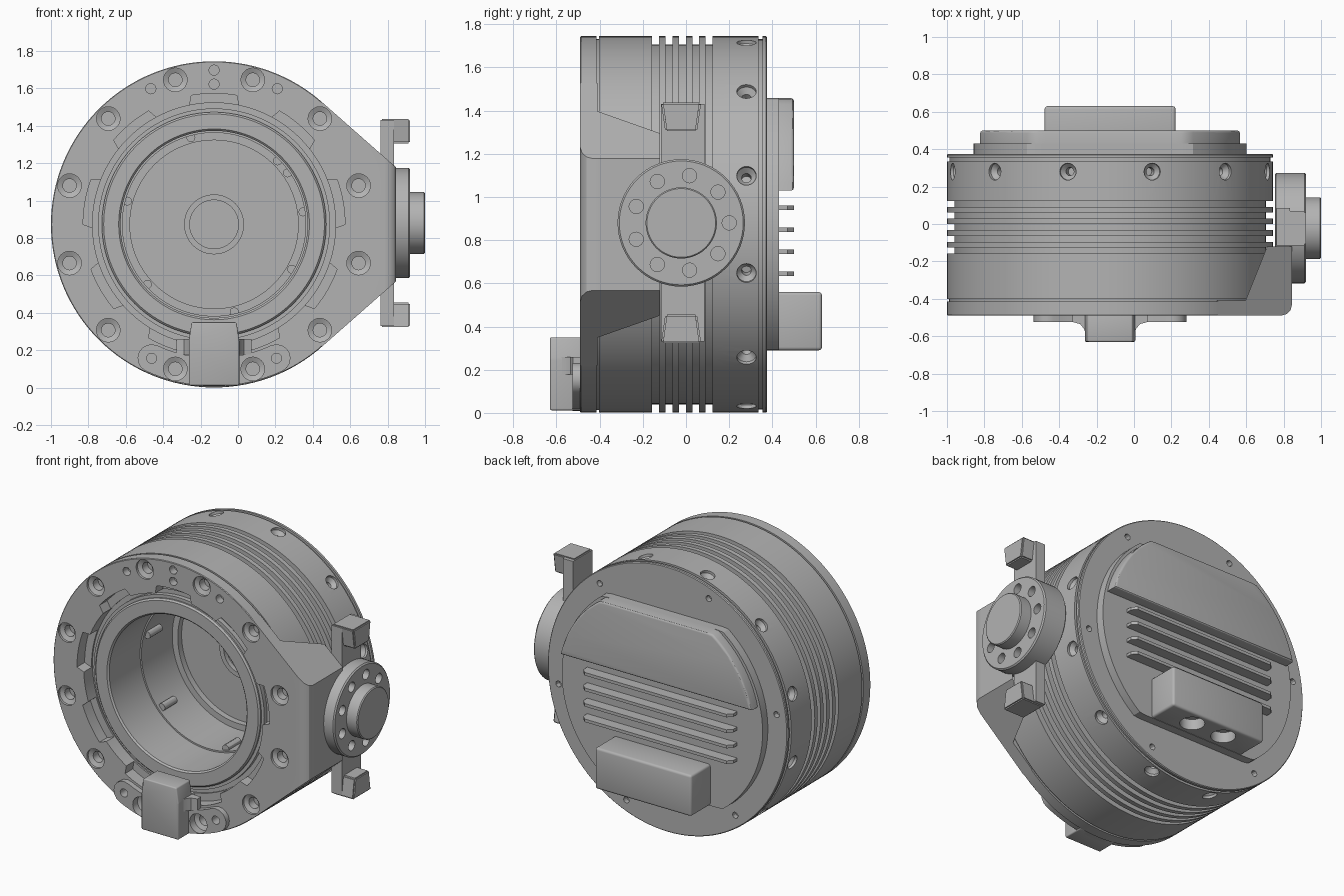
import bpy, bmesh
from math import sin, cos, asin, pi, radians, degrees
from mathutils import Matrix, Vector

if "Cube" in bpy.data.objects:
    bpy.data.objects.remove(bpy.data.objects["Cube"], do_unlink=True)

CX, CZ, R = -0.128, 0.873, 0.872          # housing axis and radius
X, Y, Z = Vector((1, 0, 0)), Vector((0, 1, 0)), Vector((0, 0, 1))

grey = bpy.data.materials.new("metal grey")
grey.use_nodes = True
grey.diffuse_color = (0.45, 0.45, 0.45, 1)
grey.node_tree.nodes["Principled BSDF"].inputs["Base Color"].default_value = grey.diffuse_color


def finish(name, bm):
    bmesh.ops.recalc_face_normals(bm, faces=bm.faces)
    me = bpy.data.meshes.new(name)
    bm.to_mesh(me)
    bm.free()
    me.materials.append(grey)
    ob = bpy.data.objects.new(name, me)
    bpy.context.collection.objects.link(ob)
    return ob


def activate(ob):
    bpy.ops.object.select_all(action='DESELECT')
    ob.select_set(True)
    bpy.context.view_layer.objects.active = ob


def add_lathe(bm, profile, origin, axis, n=24):
    """Revolve (radius, height) points about an axis and cap both ends."""
    m = Matrix.Translation(origin) @ axis.to_track_quat('Z', 'X').to_matrix().to_4x4()
    rings = [[bm.verts.new(m @ Vector((r * cos(2 * pi * i / n), r * sin(2 * pi * i / n), h)))
              for i in range(n)] for r, h in profile]
    for a, b in zip(rings, rings[1:]):
        for i in range(n):
            j = (i + 1) % n
            bm.faces.new((a[i], a[j], b[j], b[i]))
    bm.faces.new(rings[0])
    bm.faces.new(rings[-1])


def lathe(name, profile, origin, axis, n=64):
    bm = bmesh.new()
    add_lathe(bm, profile, origin, axis, n)
    return finish(name, bm)


def add_prism(bm, pts, axis, lo, hi):
    """Extrude an outline along y (points are x, z) or along z (points are x, y)."""
    def at(p, h):
        return (p[0], h, p[1]) if axis == 'y' else (p[0], p[1], h)
    a = [bm.verts.new(at(p, lo)) for p in pts]
    b = [bm.verts.new(at(p, hi)) for p in pts]
    bm.faces.new(a)
    bm.faces.new(b)
    for i in range(len(pts)):
        j = (i + 1) % len(pts)
        bm.faces.new((a[i], a[j], b[j], b[i]))


def prism(name, pts, axis, lo, hi, bevel=0, edge_rule=None):
    bm = bmesh.new()
    add_prism(bm, pts, axis, lo, hi)
    if bevel:
        bmesh.ops.recalc_face_normals(bm, faces=bm.faces)
        edges = [e for e in bm.edges if edge_rule is None or all(edge_rule(v.co) for v in e.verts)]
        bmesh.ops.bevel(bm, geom=edges, offset=bevel, segments=3, profile=0.5, affect='EDGES')
    return finish(name, bm)


def box(name, x, y, z, bevel=0):
    return prism(name, [(x[0], y[0]), (x[1], y[0]), (x[1], y[1]), (x[0], y[1])], 'z', *z, bevel)


def polar(r, deg):
    return CX + r * cos(radians(deg)), CZ + r * sin(radians(deg))


def arc(r, a0, a1, n):
    return [polar(r, a0 + (a1 - a0) * i / n) for i in range(n + 1)]


def cut(targets, bm):
    """Subtract a temporary cutter mesh from the given objects."""
    cutter = finish("cutter", bm)
    cutter.hide_render = True
    for target in targets:
        mod = target.modifiers.new("cut", 'BOOLEAN')
        mod.operation, mod.solver, mod.object = 'DIFFERENCE', 'EXACT', cutter
        activate(target)
        bpy.ops.object.modifier_apply(modifier=mod.name)
    bpy.data.objects.remove(cutter, do_unlink=True)


# Housing: stepped bore in front, cooling grooves outside, flat back
profile = [(.13, .25), (.13, .22), (.16, .22), (.16, .24), (.45, .24), (.45, .20), (.49, .20),
           (.49, -.12), (.50, -.12), (.50, -.44), (.51, -.45), (.59, -.45), (.60, -.44),
           (.60, -.43), (.62, -.43), (.62, -.40), (.65, -.40), (.65, -.49),
           (.868, -.49), (R, -.486), (R, -.415), (.86, -.415), (.86, -.402), (R, -.402)]
for k in range(5):
    g = -.157 + k * .062
    profile += [(R, g), (.833, g), (.833, g + .032), (R, g + .032)]
profile += [(R, .335), (.858, .335), (.858, .355), (R, .355), (R, .37), (.867, .375)]
housing = lathe("housing", profile, (CX, 0, CZ), Y, 128)

# Mounting foot at the bottom front, with rounded ends
foot_pts = arc(.865, 245, 295, 16)
for a, turn in ((295, 0), (245, pi)):
    ex, ez = polar(.79, a)
    start = radians(a) + turn
    foot_pts += [(ex + .075 * cos(start + pi * i / 8), ez + .075 * sin(start + pi * i / 8))
                 for i in range(1, 8)]
    if not turn:
        foot_pts += arc(.715, 295, 245, 16)
foot = prism("lock_foot", foot_pts, 'y', -.525, -.488)

# Holes: front counterbores, radial countersinks, small pins, mount pockets
holes = bmesh.new()
for k in range(12):
    a = 15 + 30 * k
    x, z = polar(.80, a)
    add_lathe(holes, [(.063, -.6), (.063, -.475), (.036, -.462), (.036, -.41)], (x, 0, z), Y)
    out = Vector((cos(radians(a)), 0, sin(radians(a))))
    add_lathe(holes, [(.022, .78), (.022, .83), (.045, .855), (.045, .9)], (CX, .28, CZ), out)
for r, a in ((.825, 90), (.75, 90), (.80, 115), (.80, 65), (.79, 245), (.79, 295)):
    x, z = polar(r, a)
    add_lathe(holes, [(.027, -.6), (.027, -.44)], (x, 0, z), Y, 16)
for k in range(6):
    x, z = polar(.80, 60 * k - 8)
    add_lathe(holes, [(.02, .34), (.02, .4)], (x, 0, z), Y, 12)
for k in range(9):
    a = 38 + 40 * k
    add_prism(holes, arc(.64, a, a + 24, 8) + arc(.70, a + 22, a + 2, 8), 'y', -.51, -.41)
cut([housing, foot], holes)

# Locking block with tapered top and side fillets
prism("lock_block", [(CX + x, z) for x, z in
                     ((-.135, .012), (.135, .012), (.135, .25), (.12, .35), (-.12, .35), (-.135, .25))],
      'y', -.63, -.485, .008)
flare = [(.125, -.60), (.14, -.56), (.16, -.535), (.20, -.524), (.20, -.486)]
prism("lock_fillet", [(CX + x, y) for x, y in flare] + [(CX - x, y) for x, y in reversed(flare)],
      'z', .178, .26)

# Small lugs on the bore wall
lugs = bmesh.new()
for a in (8, 35, 45, 105, 165, 222, 283, 330):
    x, z = polar(.48, a)
    add_lathe(lugs, [(.024, -.10), (.024, .03)], (x, 0, z), Y, 12)
finish("bore_lugs", lugs)

# Side shoulder: tangent wedge, its rear part cut on a slant
T = 48.6
wedge = arc(.864, -T, T, 24) + [polar(R, T), (.845, CZ + .305), (.845, CZ - .305), polar(R, -T)]
prism("shoulder_front", wedge, 'y', -.49, -.41, .06, lambda c: c.x > .84 and c.y < -.48)
bm = bmesh.new()
add_prism(bm, wedge, 'y', -.41, -.12)
bmesh.ops.bisect_plane(bm, geom=bm.verts[:] + bm.edges[:] + bm.faces[:],
                       plane_co=(.6, -.4, 0), plane_no=(-2.5, 1, 0), clear_outer=True)
bmesh.ops.holes_fill(bm, edges=[e for e in bm.edges if e.is_boundary])
finish("shoulder_rear", bm)

# Side hub with bolt circle and knob
HY, HZ = -.022, .88
hub = lathe("side_hub", [(.29, .755), (.295, .76), (.295, .912), (.287, .92)], (0, HY, HZ), X)
bolts = bmesh.new()
for k in range(9):
    a = radians(40 * k)
    add_lathe(bolts, [(.033, .87), (.033, .95)], (0, HY + .222 * cos(a), HZ + .222 * sin(a)), X, 16)
cut([hub], bolts)
lathe("side_knob", [(.165, .90), (.165, .994), (.159, 1.0)], (0, HY, HZ), X)

# Side arm with tapered end jaws, mirrored up and down
box("side_arm", (.762, .835), (-.115, .085), (HZ - .55, HZ + .55))
for s, name in ((1, "upper_jaw"), (-1, "lower_jaw")):
    bm = bmesh.new()
    add_prism(bm, [(.762, -.115), (.92, -.115), (.92, .07), (.762, .07)], 'z',
              HZ + s * .435, HZ + s * .557)
    for v in bm.verts:
        if (v.co.z - HZ) * s < .5:
            v.co.y = HY + (v.co.y - HY) * .8
            v.co.z -= s * .01
    bmesh.ops.recalc_face_normals(bm, faces=bm.faces)
    bmesh.ops.bevel(bm, geom=bm.edges[:], offset=.008, segments=2, affect='EDGES')
    finish(name, bm)

# Back cover: flat-sided base plate, raised upper plate, ribs
flat = .585
base = [(x, max(CZ - flat, min(CZ + flat, z))) for x, z in arc(.73, 0, 360, 96)[:-1]]
prism("back_plate", base, 'y', .36, .43)
low = degrees(asin(.157 / .712))
upper = [(x, min(CZ + flat, z)) for x, z in arc(.712, low, 180 - low, 48)]
prism("back_raised_plate", upper, 'y', .42, .50, .014, lambda c: c.y > .49)
for k in range(4):
    z = .95 - .102 * k
    rib = [(.545, .42), (.545, .47), (.515, .50)]
    prism("back_rib_%d" % (k + 1), [(CX + x, y) for x, y in rib] +
          [(CX - x, y) for x, y in reversed(rib)], 'z', z - .01, z + .01)

# Connector box with two ports underneath
connector = box("connector_box", (CX - .35, CX + .35), (.40, .63), (.29, .56), .015)
ports = bmesh.new()
for x in (-.12, .12):
    add_lathe(ports, [(.075, .2), (.075, .36)], (CX + x, .53, 0), Z, 32)
cut([connector], ports)

# Smooth round surfaces, keep the machined edges crisp
for ob in list(bpy.context.scene.objects):
    if ob.type == 'MESH':
        activate(ob)
        bpy.ops.object.shade_smooth_by_angle(angle=radians(30))
